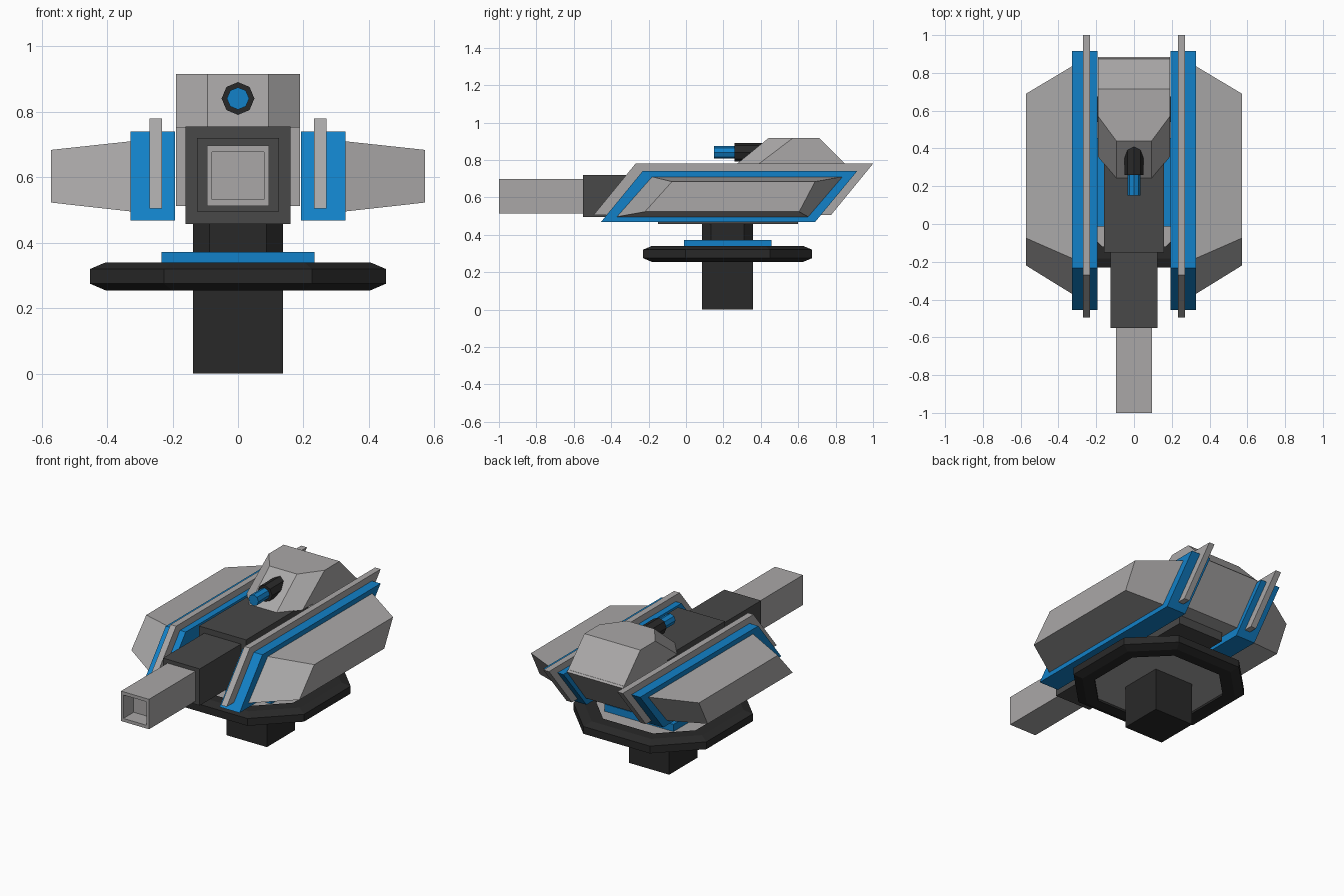
import bpy, bmesh, math
from mathutils import Vector

if "Cube" in bpy.data.objects:
    bpy.data.objects.remove(bpy.data.objects["Cube"])


def material(name, rgb):
    m = bpy.data.materials.new(name)
    m.diffuse_color = (*rgb, 1)
    m.use_nodes = True
    m.node_tree.nodes["Principled BSDF"].inputs["Base Color"].default_value = m.diffuse_color
    return m


LIGHT = material("light grey", (0.40, 0.39, 0.39))
DARK = material("dark grey", (0.065, 0.065, 0.065))
BLACK = material("near black", (0.022, 0.022, 0.022))
BLUE = material("blue", (0.006, 0.22, 0.58))


def loft(name, loops, mat, ring=False):
    """Skin a stack of equal-length loops; cap the ends, or close into a ring."""
    bm = bmesh.new()
    rows = [[bm.verts.new(p) for p in loop] for loop in loops]
    n = len(rows[0])
    pairs = list(zip(rows, rows[1:]))
    if ring:
        pairs.append((rows[-1], rows[0]))
    else:
        bm.faces.new(rows[0])
        bm.faces.new(rows[-1])
    for a, b in pairs:
        for i in range(n):
            j = (i + 1) % n
            bm.faces.new((a[i], a[j], b[j], b[i]))
    bmesh.ops.recalc_face_normals(bm, faces=bm.faces)
    me = bpy.data.meshes.new(name)
    bm.to_mesh(me)
    bm.free()
    me.materials.append(mat)
    ob = bpy.data.objects.new(name, me)
    bpy.context.collection.objects.link(ob)
    return ob


def chamfered(half, cut, z, cy=0.222):
    """Square of given half size with its corners cut, lying flat at height z."""
    c = half - cut
    pts = [(half, -c), (half, c), (c, half), (-c, half),
           (-half, c), (-half, -c), (-c, -half), (c, -half)]
    return [(x, y + cy, z) for x, y in pts]


def rect_xz(hx, z0, z1, y):
    return [(-hx, y, z0), (hx, y, z0), (hx, y, z1), (-hx, y, z1)]


def box(name, hx, y0, y1, z0, z1, mat):
    return loft(name, [rect_xz(hx, z0, z1, y0), rect_xz(hx, z0, z1, y1)], mat)


def side_slab(name, x0, prof0, x1, prof1, mat):
    """Part with y-z outlines at two x positions, one on each side."""
    for s, tag in ((-1, "left"), (1, "right")):
        loft(f"{name}_{tag}", [[(s * x0, y, z) for y, z in prof0],
                               [(s * x1, y, z) for y, z in prof1]], mat)


def rod(name, r, y0, y1, z, mat):
    def loop(y):
        return [(r * math.cos(math.tau * k / 8), y, z + r * math.sin(math.tau * k / 8))
                for k in range(8)]
    return loft(name, [loop(y0), loop(y1)], mat)


# Stand: post, turntable ring with grey floor, blue plate, neck
box("post", 0.137, 0.085, 0.359, 0, 0.30, BLACK)
ring_section = [(0.34, 0.275), (0.34, 0.255), (0.405, 0.255), (0.452, 0.275),
                (0.452, 0.32), (0.405, 0.34), (0.34, 0.34), (0.34, 0.32)]
loft("turntable_ring", [chamfered(h, h / 2, z) for h, z in ring_section], BLACK, ring=True)
loft("turntable_floor", [chamfered(0.345, 0.1725, z) for z in (0.268, 0.328)], LIGHT)
box("turntable_plate", 0.234, -0.012, 0.456, 0.325, 0.372, BLUE)
loft("neck", [chamfered(0.137, 0.05, z) for z in (0.365, 0.465)], BLACK)

# Central body and mantlet
box("body", 0.16, -0.15, 0.6, 0.457, 0.755, DARK)
box("mantlet", 0.125, -0.55, -0.14, 0.495, 0.72, DARK)

# Square hollow barrel
loft("barrel", [rect_xz(0.095, 0.513, 0.697, -0.54), rect_xz(0.095, 0.513, 0.697, -1.0),
                rect_xz(0.079, 0.533, 0.677, -1.0), rect_xz(0.079, 0.533, 0.677, -0.9)], LIGHT)

# Rear block and sloped cabin on top
rear = [(0.45, 0.513), (0.70, 0.513), (0.885, 0.745), (0.875, 0.755), (0.45, 0.755)]
loft("rear_block", [[(x, y, z) for y, z in rear] for x in (-0.19, 0.19)], LIGHT)


def cabin_loop(front, shoulder, back, z):
    return [(-0.093, front, z), (0.093, front, z), (0.19, shoulder, z),
            (0.19, back, z), (-0.19, back, z), (-0.19, shoulder, z)]


loft("cabin", [cabin_loop(0.24, 0.355, 0.875, 0.753),
               cabin_loop(0.44, 0.57, 0.715, 0.916)], LIGHT)

# Small gun on the cabin
rod("small_gun_sleeve", 0.05, 0.26, 0.45, 0.841, BLACK)
rod("small_gun_barrel", 0.034, 0.15, 0.30, 0.841, BLUE)

# Blue side slabs, thin fins through them, tapered outer pods
slab = [(-0.455, 0.468), (-0.232, 0.74), (0.915, 0.74), (0.69, 0.468)]
side_slab("side_slab", 0.193, slab, 0.329, slab, BLUE)
fin = [(-0.495, 0.505), (-0.27, 0.78), (1.0, 0.78), (0.775, 0.505)]
side_slab("fin", 0.232, fin, 0.27, fin, LIGHT)
side_slab("pod", 0.32, [(-0.375, 0.495), (-0.185, 0.711), (0.84, 0.711), (0.655, 0.495)],
          0.571, [(-0.22, 0.523), (-0.075, 0.684), (0.69, 0.684), (0.605, 0.523)], LIGHT)
